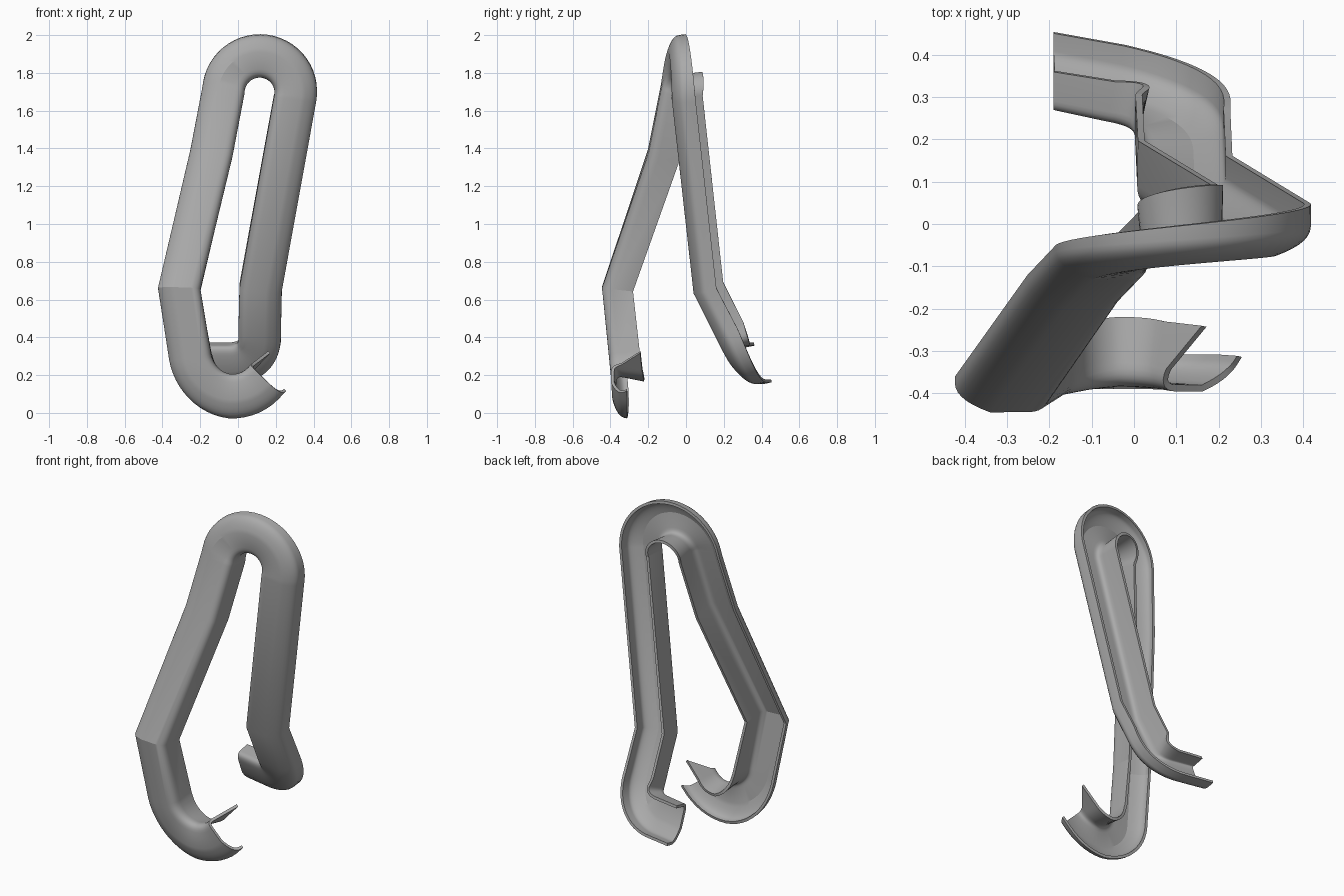
import bpy, bmesh
from math import radians, sin, cos
from mathutils import Vector

cube = bpy.data.objects.get("Cube")
if cube:
    bpy.data.objects.remove(cube)

grey = bpy.data.materials.new("plain grey")
grey.use_nodes = True
colour = (0.4, 0.4, 0.4, 1)
grey.diffuse_color = colour
grey.node_tree.nodes["Principled BSDF"].inputs["Base Color"].default_value = colour


def bezier(a, b, c, steps):
    """Quadratic corner from a to c, pulled towards b."""
    a, b, c = Vector(a), Vector(b), Vector(c)
    return [a.lerp(b, i / steps).lerp(b.lerp(c, i / steps), i / steps)
            for i in range(steps + 1)]


def arc(cx, cz, r, start, end, depth, steps):
    """Arc in the front plane; depth(t, z) gives y."""
    points = []
    for i in range(steps + 1):
        t = i / steps
        a = radians(start + (end - start) * t)
        z = cz + r * sin(a)
        points.append(Vector((cx + r * cos(a), depth(t, z), z)))
    return points


def ramp(value, low, high):
    """0 at low, 1 at high, clamped."""
    return min(1, max(0, (value - low) / (high - low)))


# Centreline of the channel: front hook, left leg, top bend, right leg, rear foot
hook = arc(-0.03, 0.327, 0.226, -41, -171, lambda t, z: -0.445 + 0.1 * (0.67 - z), 20)
left_leg = [Vector((-0.31, -0.445, 0.665)), Vector((-0.135, -0.2, 1.39))]
top_bend = arc(0.115, 1.69, 0.19, 172, -10,
               lambda t, z: -0.075 - 0.06 * (1 - t) ** 2, 28)
knee = Vector((0.118, 0.04, 0.635))
corner = Vector((0.11, 0.235, 0.245))
foot_end = Vector((-0.19, 0.3, 0.245))
reach = 0.17
foot = bezier(corner + (knee - corner).normalized() * reach, corner,
              corner + (foot_end - corner).normalized() * reach, 14)
path = hook + left_leg + top_bend + [knee] + foot + [foot_end]
last = len(path) - 1
top_start = len(hook) + len(left_leg)
top_end = top_start + len(top_bend) - 1
foot_start = last - len(foot)

# Cross-section: x runs outwards, y runs backwards; the inner wall is deeper
profile = [Vector((0.113, 0.085))]
profile += bezier((0.113, 0.07), (0.113, 0.03), (0.03, 0), 7)
profile += bezier((-0.06, 0), (-0.112, 0), (-0.112, 0.055), 7)
profile += [Vector((-0.112, 0.165))]

bm = bmesh.new()
rings = []
for i, p in enumerate(path):
    before = (p - path[i - 1]).normalized() if i else Vector()
    after = (path[i + 1] - p).normalized() if i < last else Vector()
    tangent = (before + after).normalized()
    in_hook = 1 - ramp(i, 8, 18)
    past_top = ramp(i, top_start, top_end)
    in_foot = ramp(i, foot_start, last)
    # Walls droop at the hook and rise at the foot; the front face is skewed there
    hint = Vector((0, 1, 0.12 - 0.32 * in_hook + 0.08 * in_foot))
    back = (hint - tangent * hint.dot(tangent)).normalized()
    out = tangent.cross(back)
    skew = 0.14 * in_hook + 0.2 * in_foot
    ring = []
    for j, (u, v) in enumerate(profile):
        if j == 0:
            v += 0.04 * past_top - 0.01 * in_foot   # outer lip deepens
        elif u < 0:
            v *= 1 - 0.35 * in_foot                 # inner wall gets shallower
        co = p + out * u + back * (v + skew * u)
        if i == 0:
            co -= tangent * v * v * 4               # curved hook tip
        if i == last:
            co.x = foot_end.x                       # square cut foot
        ring.append(bm.verts.new(co))
    rings.append(ring)
for a, b in zip(rings, rings[1:]):
    for j in range(len(profile) - 1):
        bm.faces.new((a[j], a[j + 1], b[j + 1], b[j]))

mesh = bpy.data.meshes.new("bent_channel")
bm.to_mesh(mesh)
bm.free()
mesh.materials.append(grey)
channel = bpy.data.objects.new("bent_channel", mesh)
bpy.context.collection.objects.link(channel)

# Sheet thickness
wall = channel.modifiers.new("wall", "SOLIDIFY")
wall.thickness = 0.016
wall.offset = -1

bpy.ops.object.select_all(action="DESELECT")
channel.select_set(True)
bpy.context.view_layer.objects.active = channel
bpy.ops.object.modifier_apply(modifier="wall")
bpy.ops.object.shade_smooth_by_angle(angle=radians(22))
